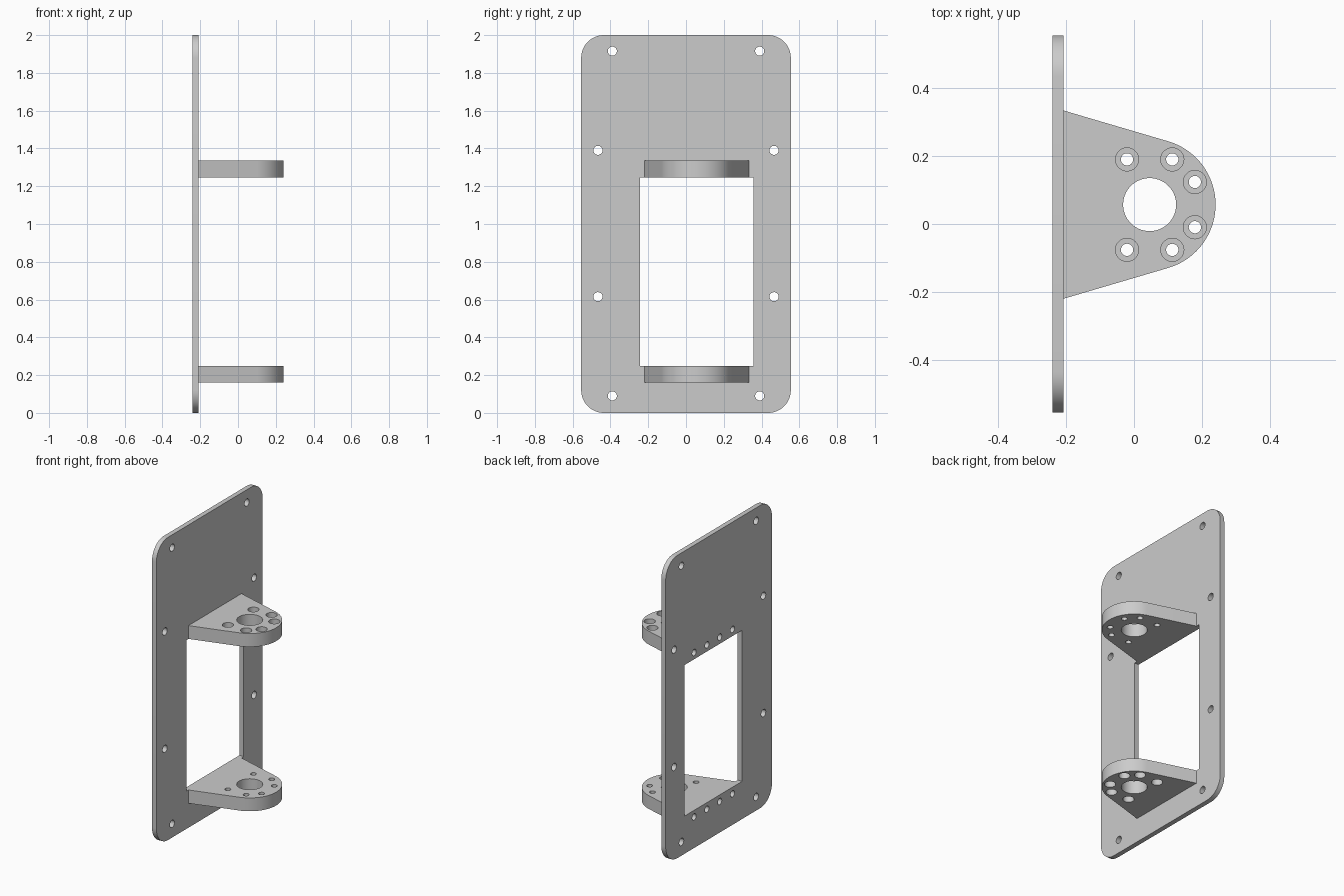
import bpy, bmesh, math

if "Cube" in bpy.data.objects:
    bpy.data.objects.remove(bpy.data.objects["Cube"])

# Key dimensions
PLATE_BACK, PLATE_FRONT = -0.24, -0.208
ARM_Y = 0.057                      # arms and window are offset from the plate centre
ARM_T = 0.088                      # arm thickness
WIN_LOW, WIN_HIGH = 0.249, 1.247   # window heights, flush with the arms' inner faces
BORE_X = 0.046

grey = bpy.data.materials.new("Grey metal")
grey.use_nodes = True
COLOUR = (0.6, 0.6, 0.6, 1)
grey.diffuse_color = COLOUR
grey.node_tree.nodes["Principled BSDF"].inputs["Base Color"].default_value = COLOUR


def arc(cx, cy, r, start, end, steps):
    """Points along an arc, angles in degrees, both ends included."""
    angles = [math.radians(start + (end - start) * i / steps) for i in range(steps + 1)]
    return [(cx + r * math.cos(a), cy + r * math.sin(a)) for a in angles]


def circle(cx, cy, r, n=40):
    return arc(cx, cy, r, 0, 360, n)[:-1]


def rect(y0, y1, z0, z1):
    return [(y0, z0), (y1, z0), (y1, z1), (y0, z1)]


def loft(bm, sections, axis):
    """Closed solid through (outline, position) sections along the x or z axis."""
    rings = []
    for outline, h in sections:
        rings.append([bm.verts.new((h, a, b) if axis == "x" else (a, b, h)) for a, b in outline])
    n = len(rings[0])
    for low, high in zip(rings, rings[1:]):
        for i in range(n):
            j = (i + 1) % n
            bm.faces.new((low[i], low[j], high[j], high[i]))
    bm.faces.new(rings[0][::-1])
    bm.faces.new(rings[-1])


def make_object(name, solids, axis_default="x"):
    """Object from a list of (sections, axis) solids."""
    bm = bmesh.new()
    for sections, axis in solids:
        loft(bm, sections, axis)
    bmesh.ops.recalc_face_normals(bm, faces=bm.faces)
    mesh = bpy.data.meshes.new(name)
    bm.to_mesh(mesh)
    bm.free()
    mesh.materials.append(grey)
    obj = bpy.data.objects.new(name, mesh)
    bpy.context.collection.objects.link(obj)
    return obj


def cut(obj, solids):
    """Subtract the solids from obj, then shade it smooth with sharp edges."""
    cutter = make_object(obj.name + "_cutter", solids)
    cutter.hide_render = True
    mod = obj.modifiers.new("Holes", "BOOLEAN")
    mod.operation, mod.solver, mod.object = "DIFFERENCE", "EXACT", cutter
    bpy.ops.object.select_all(action="DESELECT")
    bpy.context.view_layer.objects.active = obj
    obj.select_set(True)
    bpy.ops.object.modifier_apply(modifier=mod.name)
    bpy.data.objects.remove(cutter)
    bpy.ops.object.shade_smooth_by_angle(angle=math.radians(30))


def straight(outline, low, high, axis):
    return ([(outline, low), (outline, high)], axis)


SCREW_Y = [ARM_Y + k * 0.1335 for k in (-1.5, -0.5, 0.5, 1.5)]
ARM_Z = (WIN_LOW - ARM_T / 2, WIN_HIGH + ARM_T / 2)

# Back plate with rounded corners
W, R = 0.555, 0.12
outline = []
for cy, cz, a in ((W - R, R, -90), (W - R, 2 - R, 0), (R - W, 2 - R, 90), (R - W, R, 180)):
    outline += arc(cy, cz, R, a, a + 90, 12)
plate = make_object("back_plate", [straight(outline, PLATE_BACK, PLATE_FRONT, "x")])

# Plate openings: window, mounting holes, screw holes behind the arms
mounts = [(s * y, z) for s in (-1, 1)
          for y, z in ((0.39, 0.09), (0.466, 0.615), (0.466, 1.39), (0.39, 1.915))]
holes = [circle(y, z, 0.024) for y, z in mounts]
holes += [circle(y, z, 0.021) for y in SCREW_Y for z in ARM_Z]
holes.append(rect(ARM_Y - 0.3, ARM_Y + 0.3, WIN_LOW, WIN_HIGH))
cut(plate, [straight(h, PLATE_BACK - 0.05, PLATE_FRONT + 0.05, "x") for h in holes])

# Arms: tapered base running tangent into a round nose
nose = arc(BORE_X, ARM_Y, 0.194, -73.6, 73.6, 36)
arm_outline = [(PLATE_FRONT, ARM_Y - 0.277)] + nose + [(PLATE_FRONT, ARM_Y + 0.277)]
bolts = [(sx, sy * s) for s in (-1, 1)
         for sx, sy in ((-0.0665, 0.133), (0.0665, 0.133), (0.133, 0.0665))]

for name, inner, out in (("upper_arm", WIN_HIGH, 1), ("lower_arm", WIN_LOW, -1)):
    outer = inner + out * ARM_T
    arm = make_object(name, [straight(arm_outline, inner, outer, "z")])
    # Central bore
    solids = [straight(circle(BORE_X, ARM_Y, 0.078, 56), inner - out * 0.05, outer + out * 0.05, "z")]
    # Counterbored bolt holes, wide on the outer face
    for dx, dy in bolts:
        x, y = BORE_X + dx, ARM_Y + dy
        thin, wide = circle(x, y, 0.018, 32), circle(x, y, 0.034, 32)
        step = outer - out * 0.05
        solids.append(([(thin, inner - out * 0.05), (thin, step),
                        (wide, step), (wide, outer + out * 0.05)], "z"))
    # Blind screw holes from the plate side
    for y in SCREW_Y:
        solids.append(straight(circle(y, inner + out * ARM_T / 2, 0.021),
                               PLATE_FRONT - 0.05, PLATE_FRONT + 0.1, "x"))
    cut(arm, solids)
